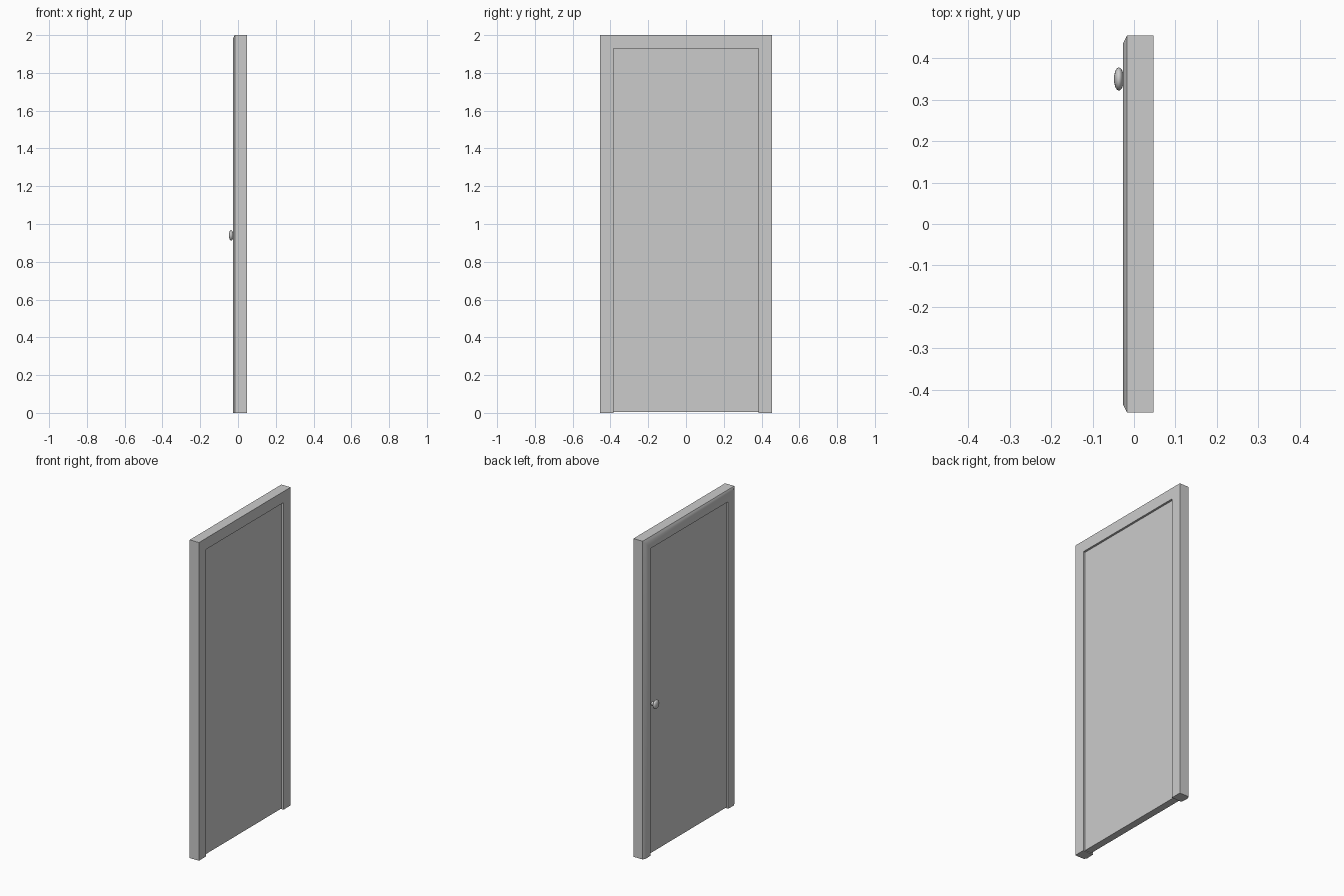
import bpy, bmesh, math
from mathutils import Matrix, Vector

cube = bpy.data.objects.get("Cube")
if cube:
    bpy.data.objects.remove(cube, do_unlink=True)

GREY = (0.6, 0.6, 0.6, 1)
grey = bpy.data.materials.new("plain_grey")
grey.use_nodes = True
grey.diffuse_color = GREY
grey.node_tree.nodes["Principled BSDF"].inputs["Base Color"].default_value = GREY

HALF, HEIGHT, WIDTH = 0.455, 2.0, 0.07


def finish(name, bm, smooth_angle=None):
    bmesh.ops.recalc_face_normals(bm, faces=bm.faces)
    mesh = bpy.data.meshes.new(name)
    bm.to_mesh(mesh)
    bm.free()
    mesh.materials.append(grey)
    obj = bpy.data.objects.new(name, mesh)
    bpy.context.collection.objects.link(obj)
    if smooth_angle:
        bpy.ops.object.select_all(action='DESELECT')
        obj.select_set(True)
        bpy.context.view_layer.objects.active = obj
        bpy.ops.object.shade_smooth_by_angle(angle=math.radians(smooth_angle))
    return obj


# Door frame: moulding profile (inset, x) swept round two jambs and a lintel
profile = [(0, 0.047), (0, -0.017), (0.018, -0.026), (WIDTH, -0.024), (WIDTH, 0.047)]
bm = bmesh.new()
rings = []
for side, top in ((-1, False), (-1, True), (1, True), (1, False)):
    rings.append([bm.verts.new((x, side * (HALF - d), HEIGHT - d if top else 0))
                  for d, x in profile])
for a, b in zip(rings, rings[1:]):
    for i in range(len(profile)):
        j = (i + 1) % len(profile)
        bm.faces.new((a[i], a[j], b[j], b[i]))
bm.faces.new(rings[0])
bm.faces.new(rings[-1])
finish("door_frame", bm, 30)

# Door leaf, set back between the jambs
bm = bmesh.new()
bottom, top = 0.005, HEIGHT - WIDTH
size = Vector((0.045, 2 * (HALF - WIDTH), top - bottom))
bmesh.ops.create_cube(bm, size=1, matrix=Matrix.Translation((0.0115, 0, (top + bottom) / 2))
                      @ Matrix.Diagonal(size).to_4x4())
finish("door_leaf", bm)

# Door knob: stem and flattened head, turned about the x axis
bm = bmesh.new()
outline = [(-0.010, 0.012), (-0.026, 0.010)]
for k in range(1, 9):
    a = math.pi * (k + 0.5) / 8.5
    outline.append((-0.0365 + 0.012 * math.cos(a), 0.028 * math.sin(a)))
verts = [bm.verts.new((x, r, 0)) for x, r in outline]
edges = [bm.edges.new(pair) for pair in zip(verts, verts[1:])]
bmesh.ops.spin(bm, geom=verts + edges, cent=(0, 0, 0), axis=(1, 0, 0),
               angle=math.tau, steps=24, use_merge=True)
bmesh.ops.remove_doubles(bm, verts=bm.verts, dist=0.0001)
bmesh.ops.translate(bm, verts=bm.verts, vec=(0, 0.35, 0.94))
finish("door_knob", bm, 50)
